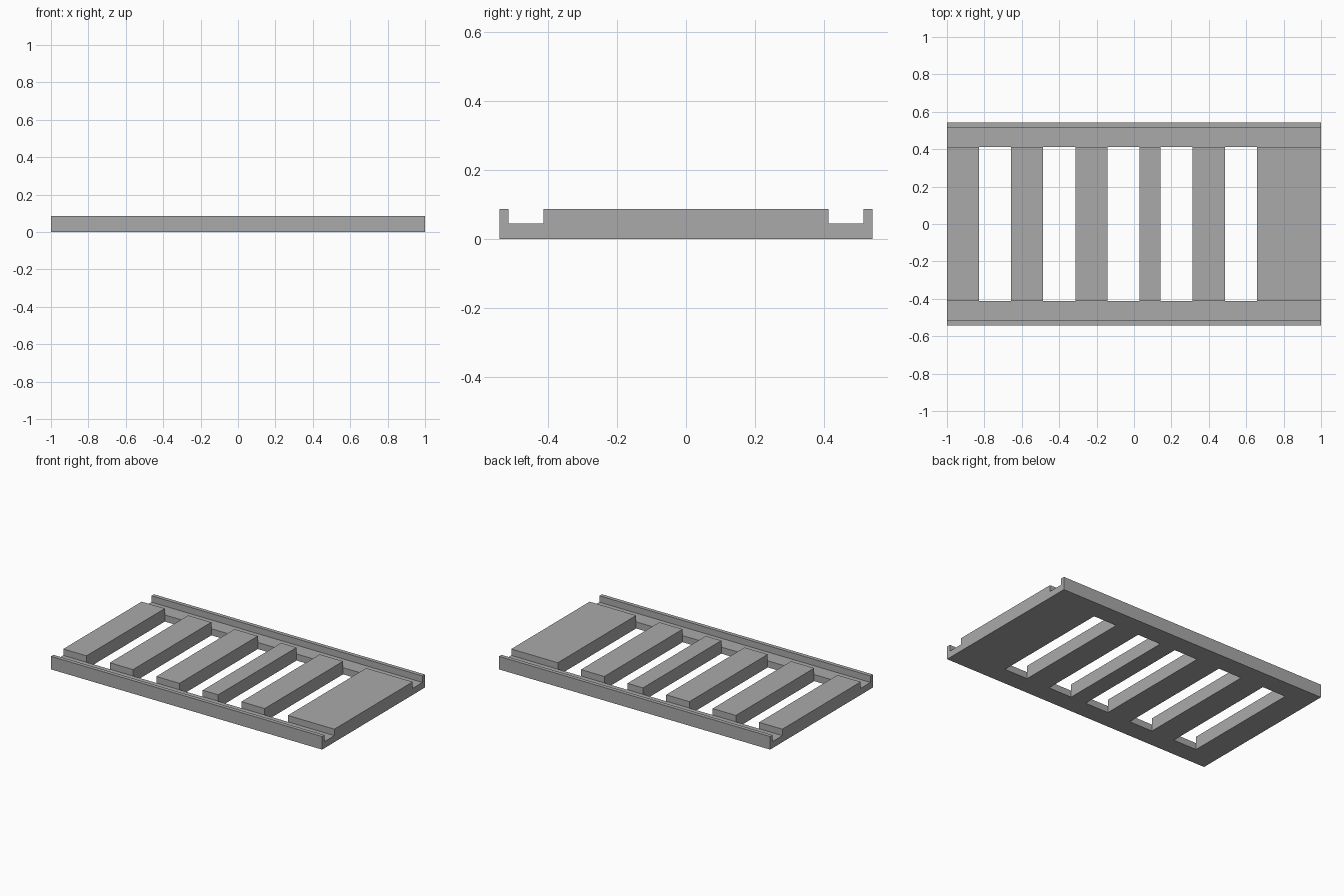
import bpy
import bmesh

cube = bpy.data.objects.get("Cube")
if cube:
    bpy.data.objects.remove(cube, do_unlink=True)

GREY = (0.4, 0.4, 0.4, 1.0)
HALF_LENGTH, HALF_WIDTH = 1.0, 0.542
LIP_Y, SLAT_Y = 0.516, 0.413      # inner face of the lip, end of the slats
LEDGE_Z, TOP_Z = 0.044, 0.087

grey = bpy.data.materials.new("plain grey")
grey.use_nodes = True
grey.diffuse_color = GREY
grey.node_tree.nodes["Principled BSDF"].inputs["Base Color"].default_value = GREY


def extrude_profile(name, profile, x0, x1):
    """Sweep a closed (y, z) profile along x."""
    bm = bmesh.new()
    face = bm.faces.new([bm.verts.new((x0, y, z)) for y, z in profile])
    swept = bmesh.ops.extrude_face_region(bm, geom=[face])
    moved = [v for v in swept["geom"] if isinstance(v, bmesh.types.BMVert)]
    bmesh.ops.translate(bm, verts=moved, vec=(x1 - x0, 0, 0))
    bmesh.ops.recalc_face_normals(bm, faces=bm.faces)
    mesh = bpy.data.meshes.new(name)
    bm.to_mesh(mesh)
    bm.free()
    mesh.materials.append(grey)
    obj = bpy.data.objects.new(name, mesh)
    bpy.context.collection.objects.link(obj)


# Side rails: a low ledge with a raised outer lip
rail = [(SLAT_Y, 0), (HALF_WIDTH, 0), (HALF_WIDTH, TOP_Z),
        (LIP_Y, TOP_Z), (LIP_Y, LEDGE_Z), (SLAT_Y, LEDGE_Z)]
for name, side in (("front_rail", -1), ("back_rail", 1)):
    extrude_profile(name, [(side * y, z) for y, z in rail], -HALF_LENGTH, HALF_LENGTH)

# Cross slats of differing widths, with open slots between them
slat = [(-SLAT_Y, 0), (SLAT_Y, 0), (SLAT_Y, TOP_Z), (-SLAT_Y, TOP_Z)]
spans = {
    "right_end_slat": (-HALF_LENGTH, -0.829),
    "right_outer_slat": (-0.657, -0.486),
    "right_inner_slat": (-0.314, -0.143),
    "narrow_slat": (0.029, 0.143),
    "left_slat": (0.314, 0.486),
    "left_end_slat": (0.657, HALF_LENGTH),
}
for name, (x0, x1) in spans.items():
    extrude_profile(name, slat, x0, x1)
